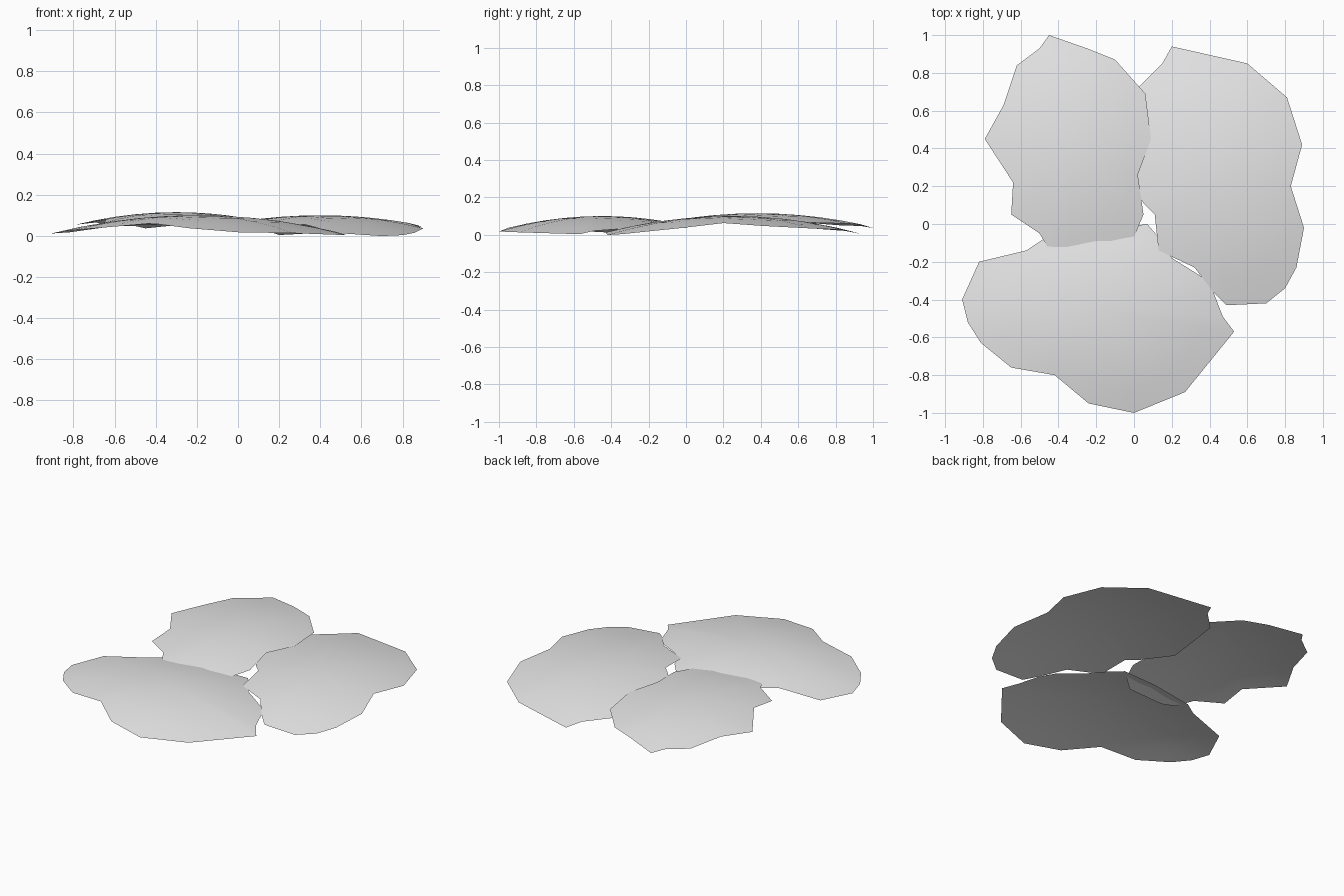
import bpy
import bmesh
from mathutils import Vector

cube = bpy.data.objects.get("Cube")
if cube:
    bpy.data.objects.remove(cube, do_unlink=True)

# One pale grey for every leaf
grey = bpy.data.materials.new("pale_grey")
grey.use_nodes = True
colour = (0.8, 0.8, 0.8, 1)
grey.diffuse_color = colour
grey.node_tree.nodes["Principled BSDF"].inputs["Base Color"].default_value = colour

RINGS = 5


def make_leaf(name, apex, bend_x, bend_y, outline):
    """Thin open dome: rings of the outline shrink towards the apex."""
    apex = Vector(apex)
    bm = bmesh.new()

    def add_vertex(point, share):
        offset = (Vector((*point, 0)) - apex) * share
        drop = bend_x * offset.x ** 2 + bend_y * offset.y ** 2
        return bm.verts.new((apex.x + offset.x, apex.y + offset.y, apex.z - drop))

    centre = bm.verts.new(apex)
    rings = [[add_vertex(point, (ring + 1) / RINGS) for point in outline]
             for ring in range(RINGS)]
    count = len(outline)
    for i in range(count):
        j = (i + 1) % count
        bm.faces.new((centre, rings[0][i], rings[0][j]))
        for inner, outer in zip(rings, rings[1:]):
            bm.faces.new((inner[i], outer[i], outer[j], inner[j]))
    for face in bm.faces:
        face.smooth = True
        face.normal_update()
        if face.normal.z < 0:
            face.normal_flip()

    mesh = bpy.data.meshes.new(name)
    bm.to_mesh(mesh)
    bm.free()
    mesh.materials.append(grey)
    leaf = bpy.data.objects.new(name, mesh)
    bpy.context.collection.objects.link(leaf)
    return leaf


# Back leaf on the model's right, its tip dipping under the front leaf
make_leaf("right_back_leaf", (-0.3, 0.38, 0.115), 0.25, 0.19, [
    (-0.45, 1), (-0.5, 0.93), (-0.62, 0.84), (-0.69, 0.63), (-0.79, 0.45),
    (-0.64, 0.22), (-0.65, 0.05), (-0.5, -0.05), (-0.44, -0.15), (-0.36, -0.18),
    (-0.1, -0.16), (0, -0.07), (0.05, 0.05), (0.02, 0.26), (0.09, 0.45),
    (0.06, 0.69), (-0.1, 0.87), (-0.25, 0.93)])

# Back leaf on the model's left, its inner edge under the other back leaf
make_leaf("left_back_leaf", (0.4, 0.25, 0.1), 0.2, 0.185, [
    (0.2, 0.94), (0.15, 0.85), (0.02, 0.72), (-0.03, 0.5), (-0.06, 0.3),
    (0.05, 0.11), (0.11, 0.05), (0.13, -0.14), (0.32, -0.23), (0.42, -0.36),
    (0.49, -0.43), (0.7, -0.42), (0.8, -0.34), (0.86, -0.23), (0.9, -0.02),
    (0.83, 0.2), (0.89, 0.42), (0.81, 0.67), (0.6, 0.85)])

# Wide front leaf
make_leaf("front_leaf", (-0.2, -0.45, 0.1), 0.175, 0.25, [
    (0.07, 0), (-0.2, -0.04), (-0.48, -0.08), (-0.57, -0.14), (-0.82, -0.2),
    (-0.91, -0.4), (-0.88, -0.52), (-0.81, -0.63), (-0.65, -0.76), (-0.42, -0.8),
    (-0.24, -0.95), (0, -1), (0.27, -0.89), (0.53, -0.57), (0.47, -0.49),
    (0.42, -0.36), (0.36, -0.28), (0.2, -0.18), (0.13, -0.07)])
